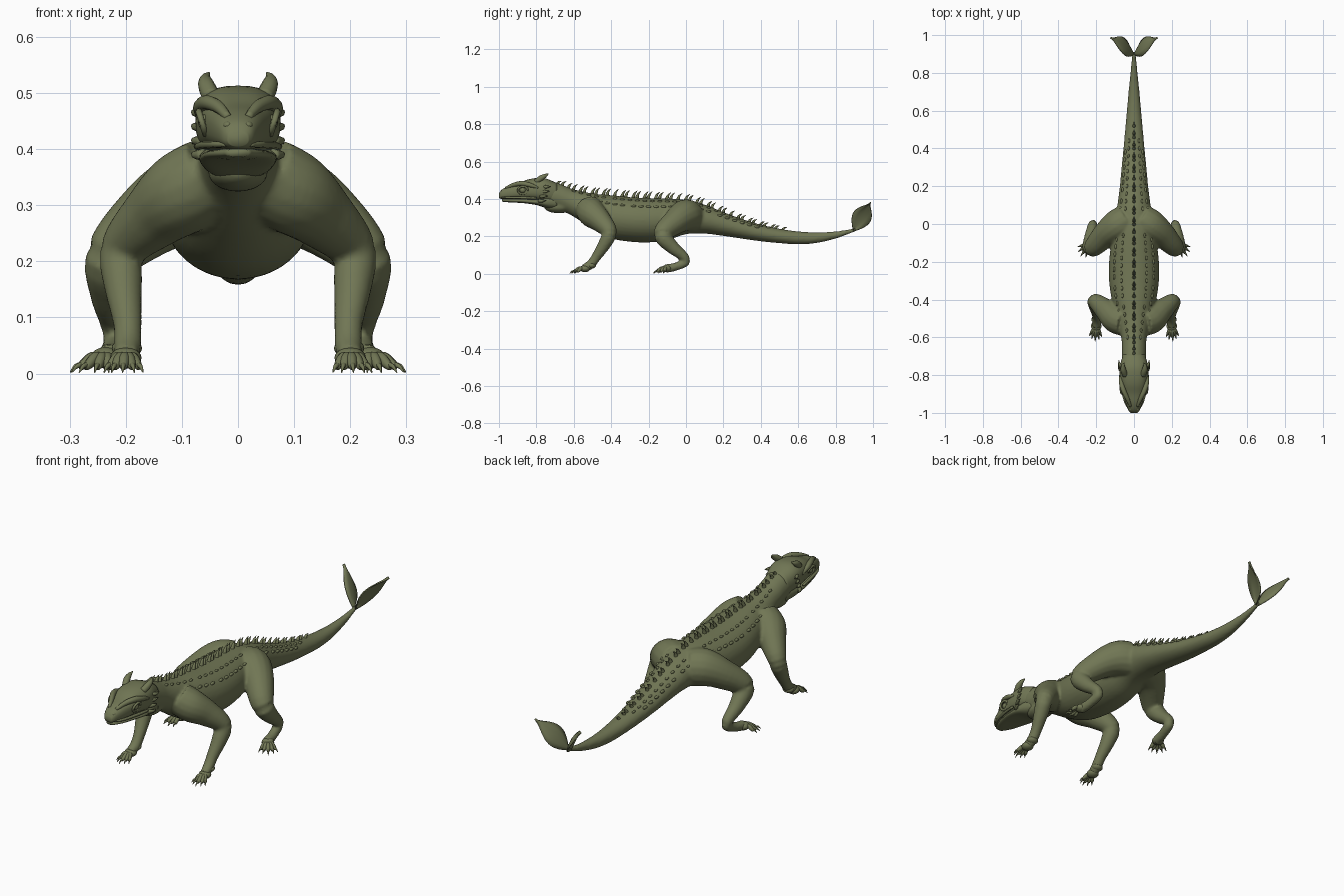
import bpy, bmesh, math
from mathutils import Vector

cube = bpy.data.objects.get("Cube")
if cube:
    bpy.data.objects.remove(cube)

OLIVE = (0.165, 0.183, 0.09, 1)
skin = bpy.data.materials.new("olive_skin")
skin.use_nodes = True
skin.diffuse_color = OLIVE
bsdf = skin.node_tree.nodes["Principled BSDF"]
bsdf.inputs["Base Color"].default_value = OLIVE
bsdf.inputs["Roughness"].default_value = 0.8


def finish(bm, name):
    """Turn a bmesh into a smooth, coloured object."""
    bmesh.ops.recalc_face_normals(bm, faces=bm.faces)
    for face in bm.faces:
        face.smooth = True
    mesh = bpy.data.meshes.new(name)
    bm.to_mesh(mesh)
    bm.free()
    mesh.materials.append(skin)
    obj = bpy.data.objects.new(name, mesh)
    bpy.context.collection.objects.link(obj)
    return obj


def spline(points, steps):
    """Catmull-Rom interpolation of four-part points."""
    pts = [Vector(p) for p in points]
    pts = [pts[0] * 2 - pts[1]] + pts + [pts[-1] * 2 - pts[-2]]
    out = []
    for a, b, c, d in zip(pts, pts[1:], pts[2:], pts[3:]):
        for i in range(steps):
            t = i / steps
            out.append(b + (c - a) * t / 2 + (a * 2 - b * 5 + c * 4 - d) * t * t / 2
                       + (b * 3 - a - c * 3 + d) * t ** 3 / 2)
    return out + [pts[-2]]


def skin_rings(bm, rings):
    """Bridge rings of points into a closed shell."""
    loops = [[bm.verts.new(p) for p in ring] for ring in rings]
    n = len(loops[0])
    for low, high in zip(loops, loops[1:]):
        for i in range(n):
            j = (i + 1) % n
            bm.faces.new((low[i], low[j], high[j], high[i]))
    bm.faces.new(loops[0][::-1])
    bm.faces.new(loops[-1])


def section_point(s, angle, power=1.0):
    """Point on a cross-section given as y, top, bottom, half width."""
    def bulge(v):
        return math.copysign(abs(v) ** power, v)
    y, top, bottom, half = s
    return Vector((half * bulge(math.cos(angle)), y,
                   (top + bottom) / 2 + (top - bottom) / 2 * bulge(math.sin(angle))))


def hull(bm, sections, power=1.0, sides=32):
    skin_rings(bm, [[section_point(s, math.tau * i / sides, power) for i in range(sides)]
                    for s in spline(sections, 5)])


def tube(bm, points, side=1, sides=16, steps=5):
    """Round limb through x, y, z, radius points; side -1 mirrors it."""
    path = spline(points, steps)
    rings = []
    for k, p in enumerate(path):
        tangent = (path[min(k + 1, len(path) - 1)] - path[max(k - 1, 0)]).to_3d()
        turn = tangent.to_track_quat('Z', 'Y')
        ring = []
        for i in range(sides):
            a = math.tau * i / sides
            v = p.to_3d() + turn @ Vector((math.cos(a), math.sin(a), 0)) * max(p.w, 0.001)
            ring.append(Vector((v.x * side, v.y, v.z)))
        rings.append(ring)
    skin_rings(bm, rings)


def ball(bm, centre, size, side=1):
    new = bmesh.ops.create_uvsphere(bm, u_segments=20, v_segments=12, radius=1)["verts"]
    for v in new:
        v.co = Vector([c + a * s for c, a, s in zip(centre, v.co, size)])
        v.co.x *= side


# Torso, neck and tail sections: y, top, bottom, half width
TRUNK = [(-.78, .49, .38, .055), (-.72, .495, .35, .064), (-.66, .475, .335, .064),
         (-.6, .452, .305, .068), (-.5, .43, .24, .092), (-.4, .42, .19, .118),
         (-.3, .41, .172, .132), (-.2, .405, .168, .132), (-.1, .402, .18, .12),
         (0, .395, .212, .103), (.1, .37, .215, .088), (.2, .33, .203, .075),
         (.3, .293, .188, .066), (.4, .263, .174, .056), (.5, .241, .164, .047),
         (.6, .227, .158, .038), (.7, .222, .165, .029), (.8, .227, .188, .019),
         (.86, .236, .209, .014), (.91, .245, .228, .01)]
ARM = [(.05, -.52, .35, .075), (.1, -.5, .32, .075), (.15, -.455, .28, .06),
       (.205, -.41, .222, .042), (.205, -.435, .16, .035), (.197, -.48, .09, .026),
       (.197, -.51, .05, .025), (.2, -.545, .03, .022)]
THIGH = [(.04, .02, .31, .085), (.09, -.01, .31, .085), (.15, -.055, .28, .07),
         (.222, -.125, .212, .05), (.228, -.075, .145, .037), (.22, -.01, .09, .026),
         (.217, -.005, .06, .023), (.225, -.06, .037, .022), (.232, -.11, .028, .024)]
trunk_path = spline(TRUNK, 5)


def trunk_at(y):
    return min(trunk_path, key=lambda s: abs(s[0] - y))


# Fused body with limbs
bm = bmesh.new()
hull(bm, TRUNK)
ball(bm, (0, -.68, .358), (.054, .08, .034))
for side in (1, -1):
    tube(bm, ARM, side)
    tube(bm, THIGH, side)
body = finish(bm, "body_and_limbs")
remesh = body.modifiers.new("fuse", 'REMESH')
remesh.mode = 'VOXEL'
remesh.voxel_size = 0.007
remesh.use_smooth_shade = True
relax = body.modifiers.new("relax", 'SMOOTH')
relax.factor = 0.5
relax.iterations = 6

# Skull and lower jaw, parted by the mouth line
bm = bmesh.new()
hull(bm, [(-1, .43, .405, .018), (-.985, .45, .4, .03), (-.95, .468, .397, .043),
          (-.9, .483, .396, .056), (-.85, .503, .394, .067), (-.8, .512, .388, .075),
          (-.75, .51, .38, .074), (-.69, .485, .37, .058)], .8)
finish(bm, "skull")
bm = bmesh.new()
hull(bm, [(-.985, .401, .386, .02), (-.94, .402, .382, .043), (-.87, .401, .378, .061),
          (-.8, .4, .368, .069), (-.74, .42, .35, .066), (-.69, .42, .345, .055)], .8)
finish(bm, "lower_jaw")

for side, label in ((1, "left"), (-1, "right")):
    # Eye with lids and brow
    bm = bmesh.new()
    ball(bm, (.054, -.872, .447), (.017, .018, .016), side)
    finish(bm, label + "_eye")
    bm = bmesh.new()
    lid = [(.064 + .006 * math.sin(a), -.872 + .026 * math.cos(a), .447 + .02 * math.sin(a), .006)
           for a in [math.tau * i / 12 for i in range(13)]]
    tube(bm, lid, side, 8, 2)
    tube(bm, [(.018, -.965, .457, .007), (.035, -.925, .475, .011), (.056, -.88, .483, .013),
              (.068, -.835, .475, .012), (.07, -.79, .46, .006)], side, 12)
    finish(bm, label + "_brow_and_lids")
    # Nostril rim and lip ridge
    bm = bmesh.new()
    ball(bm, (.018, -.978, .442), (.009, .012, .008), side)
    tube(bm, [(.022, -.985, .408, .004), (.045, -.945, .408, .006), (.063, -.87, .407, .007),
              (.073, -.8, .404, .006)], side, 8)
    finish(bm, label + "_lip_and_nostril")
    # Horn and cheek spikes
    bm = bmesh.new()
    tube(bm, [(.047, -.8, .492, .016), (.056, -.775, .512, .015),
              (.058, -.752, .525, .01), (.052, -.735, .536, .002)], side, 12)
    finish(bm, label + "_horn")
    bm = bmesh.new()
    for k in range(4):
        z = .39 + .025 * k
        tube(bm, [(.062, -.785 + .008 * k, z, .011), (.077, -.765 + .008 * k, z, .007),
                  (.08, -.745 + .008 * k, z + .003, .001)], side, 8, 3)
    finish(bm, label + "_cheek_spikes")

    # Feet: palm pad, five fanned toes, claws
    for part, (px, py), heading, spread in (("front", (.2, -.54), 4, 32),
                                            ("hind", (.235, -.105), 36, 40)):
        toes, claws = bmesh.new(), bmesh.new()
        ball(toes, (px, py, .028), (.028, .028, .019), side)
        if part == "front":
            ball(toes, (px - .002, py + .035, .045), (.027, .024, .017), side)
        for k in range(-2, 3):
            a = math.radians(heading + spread * k / 2)
            reach = .062 - .006 * abs(k)
            dx, dy = math.sin(a), -math.cos(a)

            def at(f, z, r):
                return (px + dx * reach * f, py + dy * reach * f, z, r)
            tube(toes, [at(.1, .026, .011), at(.5, .029, .01), at(.8, .018, .009),
                        at(1, .011, .006)], side, 10, 3)
            tube(claws, [at(.9, .016, .005), at(1.12, .013, .004), at(1.32, .002, .001)],
                 side, 8, 3)
        finish(toes, f"{label}_{part}_foot")
        finish(claws, f"{label}_{part}_claws")

    # Rows of small scales along the flank
    bm = bmesh.new()
    for angle, size, start, count in ((60, .006, -.6, 26), (38, .007, -.5, 22)):
        for k in range(count):
            y = start + k * .042
            p = section_point(trunk_at(y), math.radians(angle))
            ball(bm, (p.x, p.y, p.z), (size, size * 2, size), side)
    finish(bm, label + "_flank_scales")

    # Leaf fin at the tail tip, cupped along its midrib
    bm = bmesh.new()
    base, axis = Vector((0, .9, .236)), Vector((.118, .088, .148))
    across = Vector((0, .87, -.5))
    normal = axis.normalized().cross(across)
    rows = []
    for i in range(17):
        u = i / 16
        half = .004 + .047 * max(0, math.sin(math.pi * u ** 0.85)) ** 1.2
        bow = .012 * math.sin(math.pi * u)
        row = []
        for v in (-1, -.5, 0, .5, 1):
            p = base + axis * u + across * v * half * (1 - u ** 8) + normal * (bow - .01 * v * v)
            row.append(bm.verts.new((p.x * side, p.y, p.z)))
        rows.append(row)
    for low, high in zip(rows, rows[1:]):
        for i in range(4):
            bm.faces.new((low[i], low[i + 1], high[i + 1], high[i]))
    leaf = finish(bm, label + "_tail_fin")
    thick = leaf.modifiers.new("thickness", 'SOLIDIFY')
    thick.thickness = 0.005
    thick.offset = 0

# Crest of backswept spines, tallest over the shoulders
bm = bmesh.new()
for k in range(40):
    y = -.69 + k * .031
    s = trunk_at(y)
    h = .012 + .024 * math.sin(math.pi * (k / 39) ** 0.6)
    tube(bm, [(0, s[0] - .004, s[1] - .008, .011), (0, s[0] + .004, s[1] + h * .5, .006),
              (0, s[0] + .02, s[1] + h, .001)], 1, 8, 3)
finish(bm, "back_crest")
